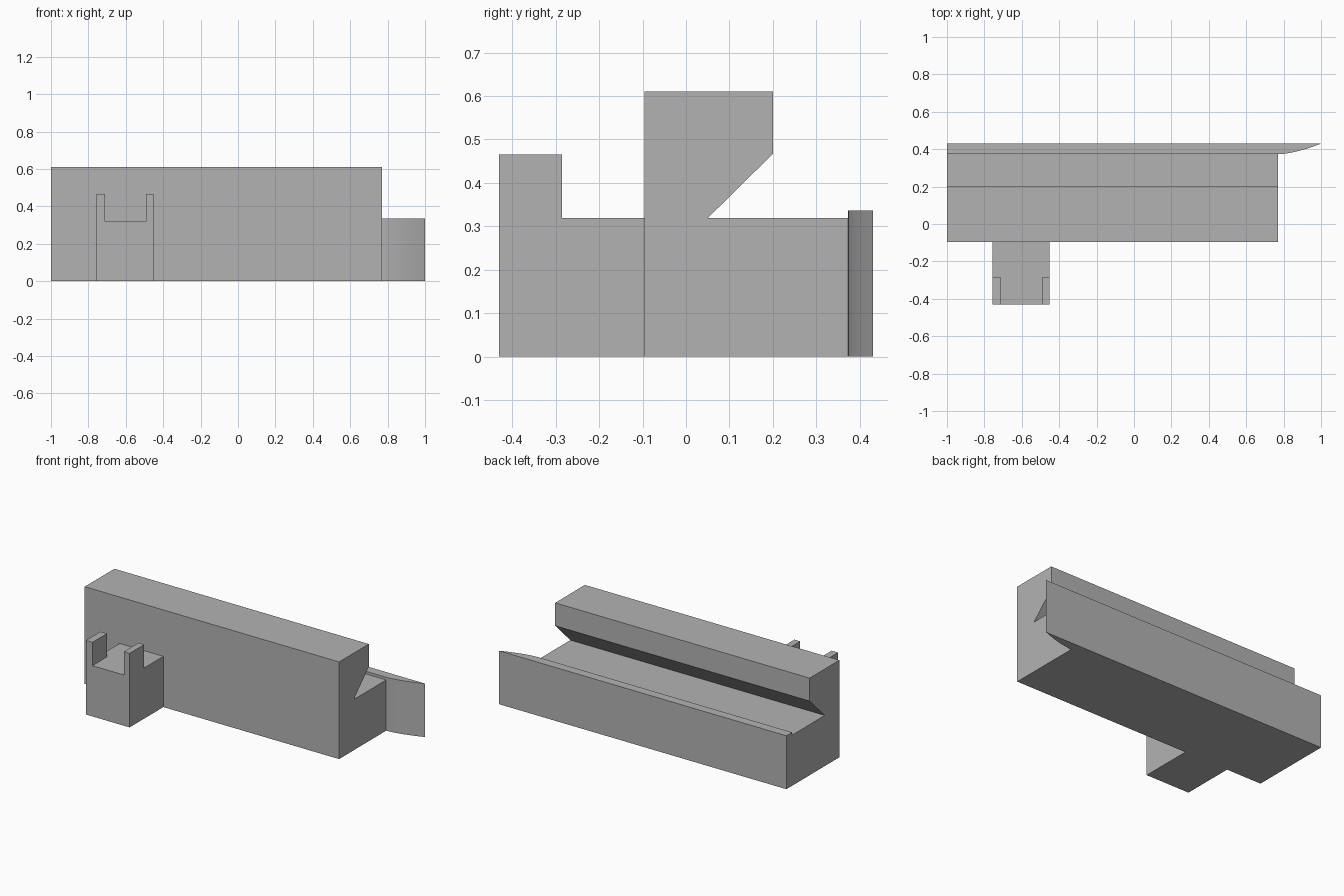
import bpy
import bmesh
import math
from mathutils import Vector

cube = bpy.data.objects.get("Cube")
if cube:
    bpy.data.objects.remove(cube, do_unlink=True)

grey = bpy.data.materials.new("plain_grey")
grey.use_nodes = True
COLOUR = (0.45, 0.45, 0.45, 1)
grey.diffuse_color = COLOUR
grey.node_tree.nodes["Principled BSDF"].inputs["Base Color"].default_value = COLOUR


def extrude(name, points, direction):
    """Closed prism swept from a flat outline along a direction."""
    bm = bmesh.new()
    face = bm.faces.new([bm.verts.new(p) for p in points])
    swept = bmesh.ops.extrude_face_region(bm, geom=[face])["geom"]
    verts = [v for v in swept if isinstance(v, bmesh.types.BMVert)]
    bmesh.ops.translate(bm, verts=verts, vec=Vector(direction))
    bmesh.ops.recalc_face_normals(bm, faces=bm.faces)
    mesh = bpy.data.meshes.new(name)
    bm.to_mesh(mesh)
    bm.free()
    mesh.materials.append(grey)
    obj = bpy.data.objects.new(name, mesh)
    bpy.context.collection.objects.link(obj)
    return obj


def side_profile(name, outline, x0, x1):
    return extrude(name, [(x0, y, z) for y, z in outline], (x1 - x0, 0, 0))


def cut(target, cutter):
    mod = target.modifiers.new("cut", "BOOLEAN")
    mod.operation = "DIFFERENCE"
    mod.solver = "EXACT"
    mod.object = cutter
    cutter.hide_render = True
    cutter.hide_viewport = True


LEFT, END, TIP = -1.0, 0.77, 1.0
FRONT, WALL, LIP, BACK = -0.43, -0.095, 0.373, 0.43
LEDGE, LIP_TOP = 0.319, 0.336

# Long body: tall wall with an undercut, flat ledge and a low back lip
side_profile("body", [
    (WALL, 0), (BACK, 0), (BACK, LIP_TOP), (LIP, LIP_TOP), (LIP, LEDGE),
    (0.05, LEDGE), (0.2, 0.467), (0.2, 0.611), (WALL, 0.611)], LEFT, END)

# Back plate running past the body and curving to a sharp edge
steps = 12
curve = [(END + (TIP - END) * i / steps,
          LIP + (BACK - LIP) * (i / steps) ** 1.6, 0) for i in range(steps + 1)]
tip = extrude("curved_tip", curve + [(END, BACK, 0)], (0, 0, LIP_TOP))

# Front arm with two upright prongs
arm = side_profile("front_arm", [
    (FRONT, 0), (WALL, 0), (WALL, LEDGE), (-0.285, LEDGE),
    (-0.285, 0.466), (FRONT, 0.466)], -0.757, -0.453)
gap = side_profile("prong_gap_cutter", [
    (-0.5, LEDGE), (-0.2, LEDGE), (-0.2, 0.6), (-0.5, 0.6)], -0.712, -0.493)
cut(arm, gap)

# Smooth the curved sweep, keep the other edges sharp
bpy.ops.object.select_all(action="DESELECT")
tip.select_set(True)
bpy.context.view_layer.objects.active = tip
bpy.ops.object.shade_smooth_by_angle(angle=math.radians(12))
